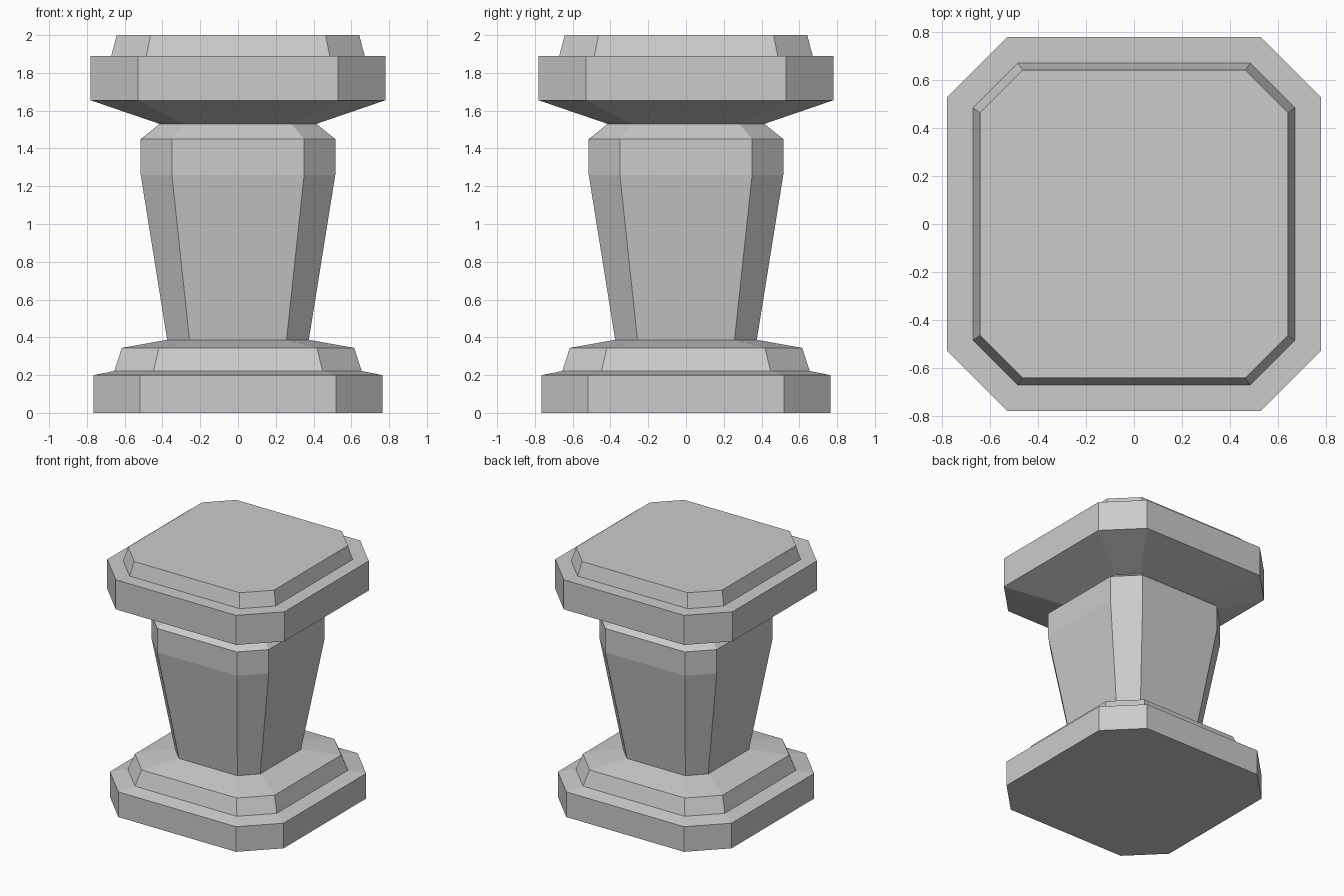
import bpy, bmesh

if "Cube" in bpy.data.objects:
    bpy.data.objects.remove(bpy.data.objects["Cube"])

# Profile, bottom to top: (height, half width, half length of the flat side)
PROFILE = [
    # plinth
    (0.00, 0.765, 0.518), (0.20, 0.765, 0.518),
    # stepped base moulding
    (0.222, 0.655, 0.448), (0.344, 0.615, 0.418),
    # tapered shaft
    (0.387, 0.375, 0.257), (1.26, 0.515, 0.35), (1.45, 0.515, 0.35),
    # neck
    (1.53, 0.415, 0.283),
    # flared cap slab
    (1.655, 0.78, 0.53), (1.89, 0.78, 0.53),
    # raised top
    (1.89, 0.671, 0.485), (2.00, 0.642, 0.464),
]


def octagon(bm, z, h, f):
    """Ring of a square with cut corners, counter-clockwise."""
    corners = [(h, -f), (h, f), (f, h), (-f, h), (-h, f), (-h, -f), (-f, -h), (f, -h)]
    return [bm.verts.new((x, y, z)) for x, y in corners]


def loft(name, profile):
    """Watertight skin through stacked octagonal rings."""
    bm = bmesh.new()
    rings = [octagon(bm, *p) for p in profile]
    for lo, hi in zip(rings, rings[1:]):
        for i in range(8):
            j = (i + 1) % 8
            bm.faces.new((lo[i], lo[j], hi[j], hi[i]))
    bm.faces.new(rings[0][::-1])
    bm.faces.new(rings[-1])
    bmesh.ops.recalc_face_normals(bm, faces=bm.faces[:])
    mesh = bpy.data.meshes.new(name)
    bm.to_mesh(mesh)
    bm.free()
    obj = bpy.data.objects.new(name, mesh)
    bpy.context.collection.objects.link(obj)
    return obj


# Whole pedestal as one flat-shaded solid
loft("pedestal", PROFILE)
